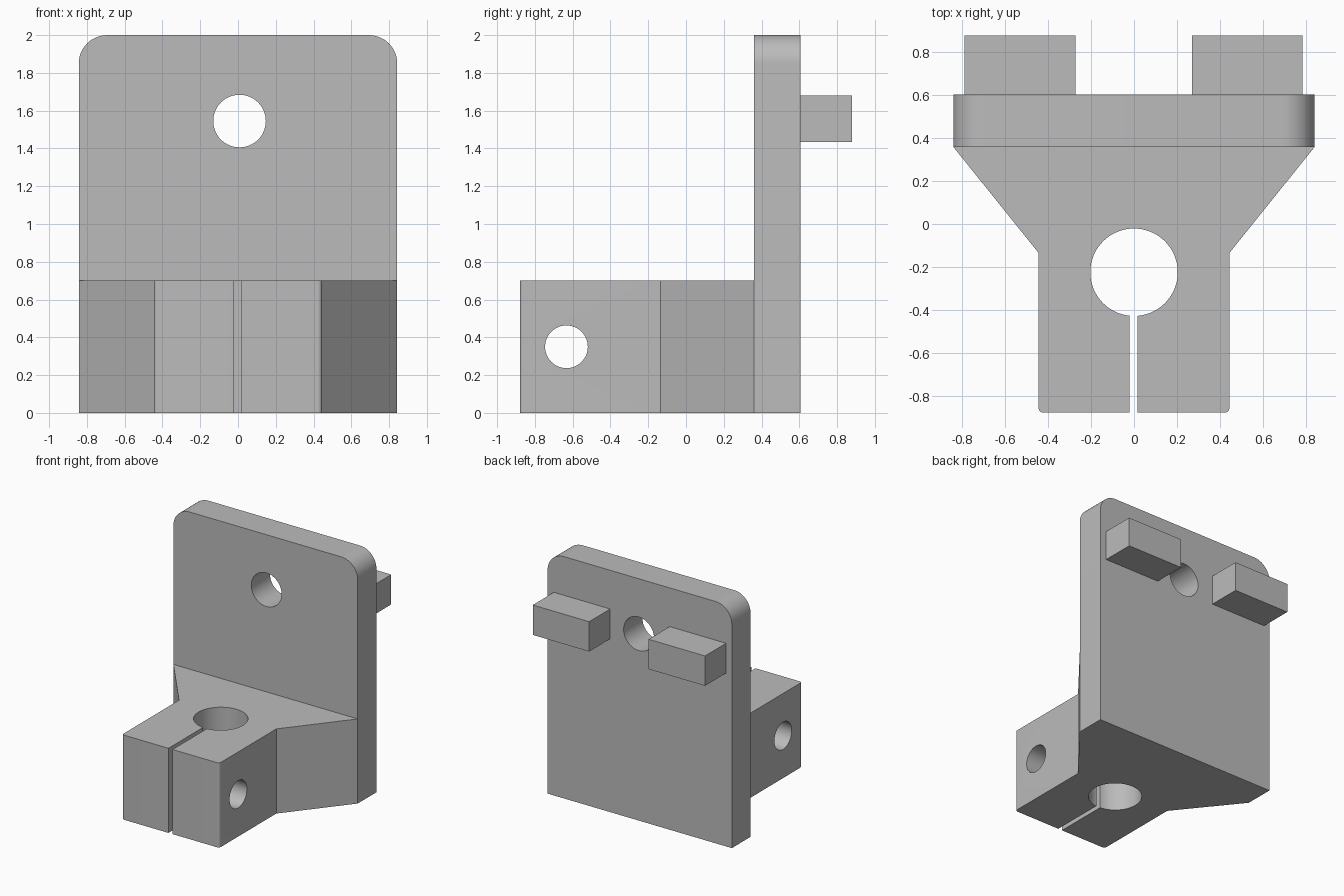
import bpy, bmesh, math
from mathutils import Matrix, Vector

if "Cube" in bpy.data.objects:
    bpy.data.objects.remove(bpy.data.objects["Cube"], do_unlink=True)

grey = bpy.data.materials.new("plain grey")
grey.use_nodes = True
colour = (0.5, 0.5, 0.5, 1)
grey.diffuse_color = colour
grey.node_tree.nodes["Principled BSDF"].inputs["Base Color"].default_value = colour


def finish(name, bm):
    bmesh.ops.recalc_face_normals(bm, faces=bm.faces)
    mesh = bpy.data.meshes.new(name)
    bm.to_mesh(mesh)
    bm.free()
    mesh.materials.append(grey)
    obj = bpy.data.objects.new(name, mesh)
    bpy.context.collection.objects.link(obj)
    return obj


def box(name, low, high):
    low, high = Vector(low), Vector(high)
    bm = bmesh.new()
    bmesh.ops.create_cube(bm, size=1)
    for v in bm.verts:
        v.co = (low + high) / 2 + v.co * (high - low)
    return finish(name, bm)


def cylinder(name, centre, radius, depth, axis):
    bm = bmesh.new()
    turn = Vector((0, 0, 1)).rotation_difference(Vector(axis)).to_matrix().to_4x4()
    bmesh.ops.create_cone(bm, cap_ends=True, segments=64, radius1=radius, radius2=radius,
                          depth=depth, matrix=Matrix.Translation(centre) @ turn)
    return finish(name, bm)


def rounded(points):
    """Turn (a, b, radius) corners into an outline with arcs."""
    out = []
    for i, (a, b, r) in enumerate(points):
        p = Vector((a, b))
        if not r:
            out.append(p)
            continue
        before = (Vector(points[i - 1][:2]) - p).normalized()
        after = (Vector(points[(i + 1) % len(points)][:2]) - p).normalized()
        centre = p + (before + after) * r
        steps = 12
        for k in range(steps + 1):
            t = math.pi / 2 * k / steps
            out.append(centre - after * r * math.cos(t) - before * r * math.sin(t))
    return out


def extrude(name, outline, place, direction):
    bm = bmesh.new()
    face = bm.faces.new([bm.verts.new(place(p)) for p in outline])
    new = bmesh.ops.extrude_face_region(bm, geom=[face])["geom"]
    bmesh.ops.translate(bm, vec=direction, verts=[g for g in new if isinstance(g, bmesh.types.BMVert)])
    return finish(name, bm)


def activate(obj):
    bpy.ops.object.select_all(action='DESELECT')
    obj.select_set(True)
    bpy.context.view_layer.objects.active = obj


def cut(obj, cutters):
    activate(obj)
    for cutter in cutters:
        mod = obj.modifiers.new("cut", 'BOOLEAN')
        mod.operation = 'DIFFERENCE'
        mod.solver = 'EXACT'
        mod.object = cutter
        bpy.ops.object.modifier_apply(modifier=mod.name)
        bpy.data.objects.remove(cutter, do_unlink=True)
    bpy.ops.object.shade_smooth_by_angle(angle=math.radians(30))


W, FRONT, BACK = 0.843, 0.36, 0.605

# Upright plate with two rounded top corners and a through hole
outline = rounded([(-W, 0, 0), (W, 0, 0), (W, 2, 0.15), (-W, 2, 0.15)])
plate = extrude("back_plate", outline, lambda p: (p.x, FRONT, p.y), (0, BACK - FRONT, 0))
cut(plate, [cylinder("plate_hole_cutter", (0.008, 0.48, 1.545), 0.139, 1, (0, 1, 0))])

# Clamp block flaring out to the plate, with bore, slot and cross bolt hole
C, NOSE, FLARE = 0.445, -0.88, -0.135
outline = rounded([(-C, NOSE, 0.022), (C, NOSE, 0.022), (C, FLARE, 0), (W, FRONT, 0),
                   (-W, FRONT, 0), (-C, FLARE, 0)])
clamp = extrude("clamp_block", outline, lambda p: (p.x, p.y, 0), (0, 0, 0.7))
cut(clamp, [
    cylinder("bore_cutter", (0, -0.225, 0.35), 0.204, 2, (0, 0, 1)),
    box("slot_cutter", (-0.02, -1.2, -0.5), (0.017, -0.3, 1.2)),
    cylinder("bolt_hole_cutter", (0, -0.633, 0.35), 0.113, 2, (1, 0, 0)),
])

# Two rectangular pegs on the rear of the plate
for name, x in (("right_peg", -0.532), ("left_peg", 0.528)):
    box(name, (x - 0.258, BACK, 1.433), (x + 0.258, 0.88, 1.68))
